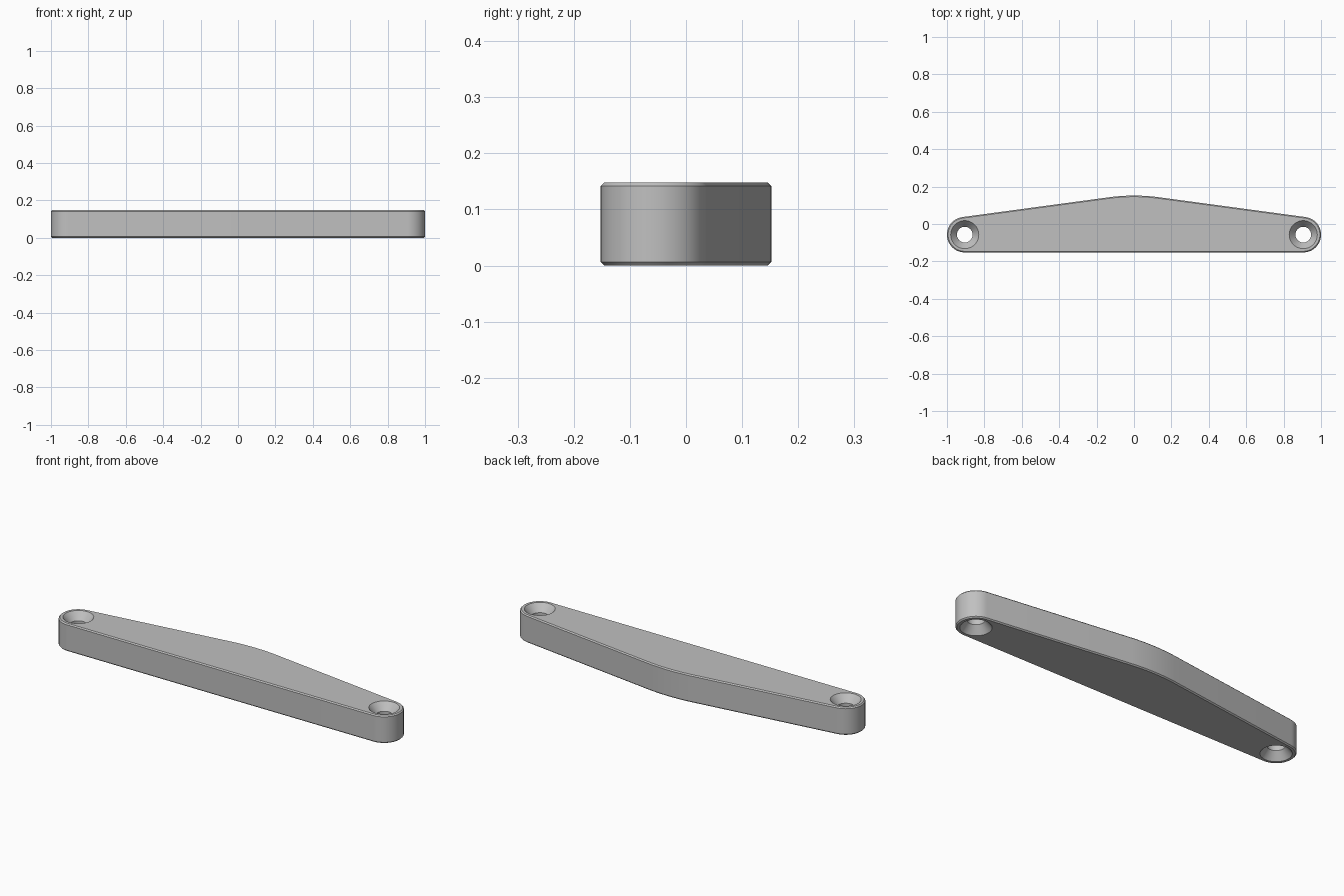
import bpy, bmesh
from math import sin, cos, pi

cube = bpy.data.objects.get("Cube")
if cube:
    bpy.data.objects.remove(cube)

HEIGHT, CHAMFER = 0.148, 0.006
END_X, END_Y, END_R = 0.905, -0.057, 0.095      # rounded ends
CROWN_R, CROWN_TOP, LEAN = 1.0, 0.152, 0.132    # shallow arc at the back
HOLE_R, SINK_R, SINK_DEPTH = 0.042, 0.075, 0.04

grey = bpy.data.materials.new("grey_metal")
grey.use_nodes = True
grey.diffuse_color = (0.53, 0.53, 0.53, 1)
grey.node_tree.nodes["Principled BSDF"].inputs["Base Color"].default_value = (0.53, 0.53, 0.53, 1)


def arc(cx, cy, r, start, end, steps):
    angles = [start + (end - start) * i / steps for i in range(steps + 1)]
    return [(cx + r * cos(a), cy + r * sin(a)) for a in angles]


def outline(inset):
    """Bar outline, counterclockwise, pulled in by inset."""
    r = END_R - inset
    right = arc(END_X, END_Y, r, -pi / 2, pi / 2 - LEAN, 32)
    crown = arc(0, CROWN_TOP - CROWN_R, CROWN_R - inset, pi / 2 - LEAN, pi / 2 + LEAN, 16)
    left = [(-x, y) for x, y in reversed(right)]
    return right + crown + left


def loft(name, sections):
    """Closed solid through (outline, height) sections."""
    bm = bmesh.new()
    rings = [[bm.verts.new((x, y, z)) for x, y in pts] for pts, z in sections]
    n = len(rings[0])
    for low, high in zip(rings, rings[1:]):
        for i in range(n):
            j = (i + 1) % n
            bm.faces.new((low[i], low[j], high[j], high[i]))
    bm.faces.new(rings[0][::-1])
    bm.faces.new(rings[-1])
    bmesh.ops.recalc_face_normals(bm, faces=bm.faces)
    mesh = bpy.data.meshes.new(name)
    bm.to_mesh(mesh)
    bm.free()
    mesh.materials.append(grey)
    obj = bpy.data.objects.new(name, mesh)
    bpy.context.collection.objects.link(obj)
    return obj


# Bar with chamfered top and bottom edges
bar = loft("handle_bar", [
    (outline(CHAMFER), 0), (outline(0), CHAMFER),
    (outline(0), HEIGHT - CHAMFER), (outline(CHAMFER), HEIGHT)])
bpy.context.view_layer.objects.active = bar
bar.select_set(True)

# Screw holes, countersunk on both faces
OVER = 0.01
flare = SINK_R + OVER * (SINK_R - HOLE_R) / SINK_DEPTH
for side in (-1, 1):
    levels = [(flare, -OVER), (HOLE_R, SINK_DEPTH),
              (HOLE_R, HEIGHT - SINK_DEPTH), (flare, HEIGHT + OVER)]
    cutter = loft("hole_cutter", [
        (arc(side * END_X, END_Y, r, 0, 2 * pi, 48)[:-1], z) for r, z in levels])
    cutter.hide_render = True
    cut = bar.modifiers.new("screw_hole", "BOOLEAN")
    cut.operation, cut.solver, cut.object = "DIFFERENCE", "EXACT", cutter
    bpy.ops.object.modifier_apply(modifier=cut.name)
    bpy.data.objects.remove(cutter)

bpy.ops.object.shade_smooth_by_angle(angle=pi / 6)
